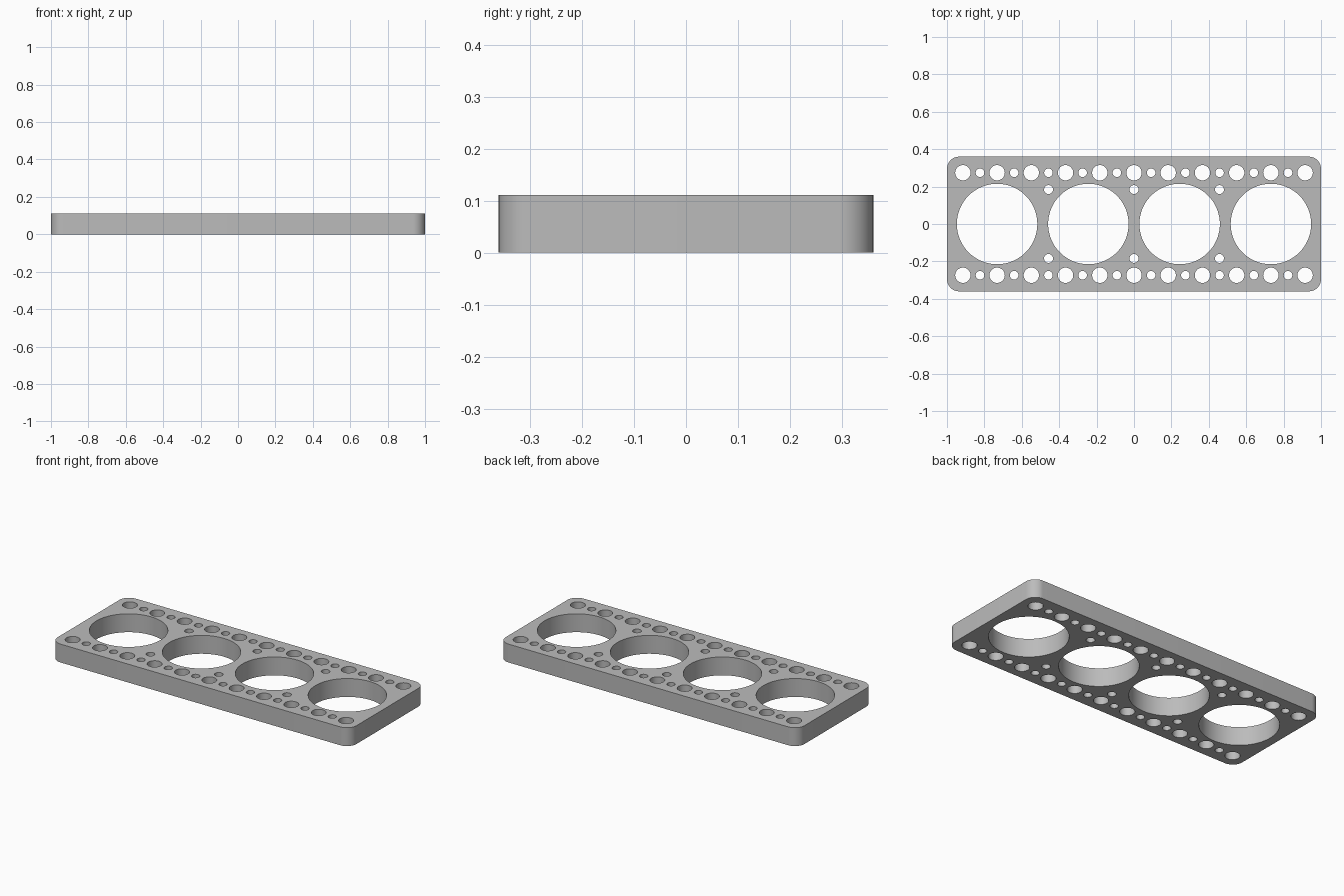
import bpy, bmesh
from math import cos, sin, pi, radians

if "Cube" in bpy.data.objects:
    bpy.data.objects.remove(bpy.data.objects["Cube"], do_unlink=True)

HALF_X, HALF_Y, HEIGHT, CORNER = 1.0, 0.36, 0.111, 0.065
PITCH = 0.183          # spacing of the large edge holes
ROW_Y = 0.274

steel = bpy.data.materials.new("grey_metal")
steel.use_nodes = True
grey = (0.5, 0.5, 0.5, 1)
steel.diffuse_color = grey
steel.node_tree.nodes["Principled BSDF"].inputs["Base Color"].default_value = grey

curve = bpy.data.curves.new("plate_outline", "CURVE")
curve.dimensions = "2D"
curve.fill_mode = "BOTH"
curve.extrude = HEIGHT / 2


def add_loop(points):
    spline = curve.splines.new("POLY")
    spline.points.add(len(points) - 1)
    for p, (x, y) in zip(spline.points, points):
        p.co = (x, y, 0, 1)
    spline.use_cyclic_u = True


def arc(x, y, r, start, sweep, n):
    return [(x + r * cos(start + sweep * i / n), y + r * sin(start + sweep * i / n))
            for i in range(n + 1)]


def hole(x, y, r, n):
    add_loop(arc(x, y, r, 0, 2 * pi, n)[:-1])


# Rounded rectangular outline
outline = []
for k, (sx, sy) in enumerate([(1, 1), (-1, 1), (-1, -1), (1, -1)]):
    outline += arc(sx * (HALF_X - CORNER), sy * (HALF_Y - CORNER), CORNER,
                   k * pi / 2, pi / 2, 12)
add_loop(outline)

# Four large bores
for i in range(4):
    hole((i - 1.5) * 0.488, 0, 0.215, 96)

for side in (-1, 1):
    # Edge rows: large holes alternating with small ones
    for i in range(21):
        large = i % 2 == 0
        hole((i - 10) * PITCH / 2, side * ROW_Y, 0.041 if large else 0.023, 48 if large else 32)
    # Small holes between the bores
    for x in (-0.457, 0, 0.457):
        hole(x, side * 0.184, 0.024, 32)

plate = bpy.data.objects.new("perforated_plate", curve)
bpy.context.collection.objects.link(plate)
plate.location.z = HEIGHT / 2
bpy.ops.object.select_all(action="DESELECT")
plate.select_set(True)
bpy.context.view_layer.objects.active = plate
bpy.ops.object.convert(target="MESH")
plate = bpy.context.object

# Weld the caps to the walls
bm = bmesh.new()
bm.from_mesh(plate.data)
bmesh.ops.remove_doubles(bm, verts=bm.verts, dist=0.0001)
bmesh.ops.recalc_face_normals(bm, faces=bm.faces)
bm.to_mesh(plate.data)
bm.free()
plate.data.materials.clear()
plate.data.materials.append(steel)
bpy.ops.object.shade_smooth_by_angle(angle=radians(30))
